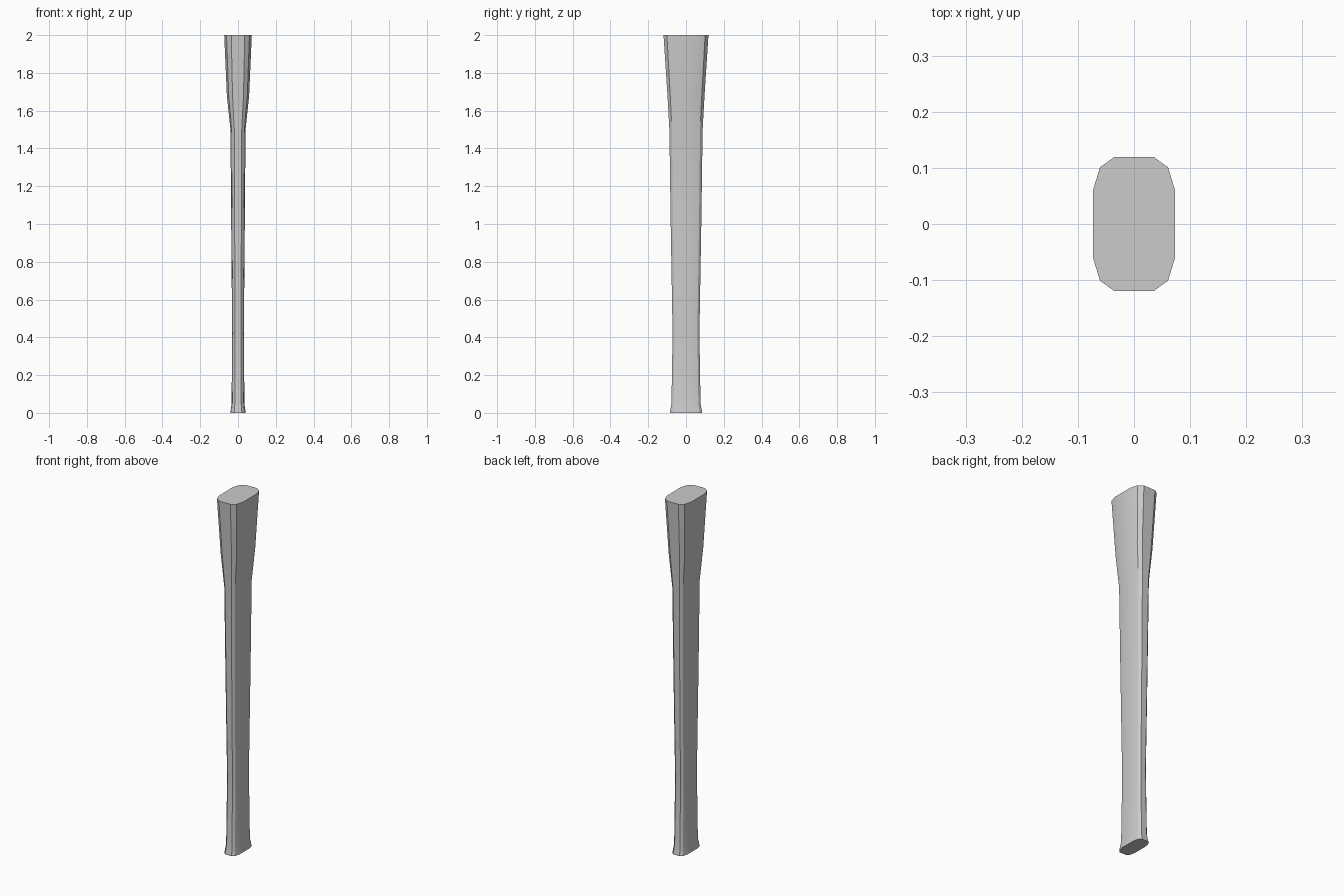
import bpy, bmesh, math

cube = bpy.data.objects.get("Cube")
if cube:
    bpy.data.objects.remove(cube, do_unlink=True)

# Plain grey finish
grey = bpy.data.materials.new("plain grey")
grey.use_nodes = True
colour = (0.6, 0.6, 0.6, 1)
grey.diffuse_color = colour
grey.node_tree.nodes["Principled BSDF"].inputs["Base Color"].default_value = colour

# Quarter of the twelve-sided section, as fractions of half width and half depth
quarter = [(1, 0.51), (0.83, 0.85), (0.49, 1)]
section = (quarter + [(-x, y) for x, y in reversed(quarter)]
           + [(-x, -y) for x, y in quarter] + [(x, -y) for x, y in reversed(quarter)])

# Height, half width and half depth along the handle
stations = [(0, 0.041, 0.086), (0.05, 0.034, 0.077), (0.42, 0.031, 0.071),
            (1.0, 0.036, 0.081), (1.5, 0.040, 0.088),
            (1.68, 0.059, 0.098), (2.0, 0.073, 0.119)]

# Loft the handle through the stations
bm = bmesh.new()
rings = [[bm.verts.new((x * w, y * d, z)) for x, y in section] for z, w, d in stations]
count = len(section)
for low, high in zip(rings, rings[1:]):
    for i in range(count):
        j = (i + 1) % count
        bm.faces.new((low[i], low[j], high[j], high[i]))
bm.faces.new(rings[-1])
bm.faces.new(rings[0][::-1])
bmesh.ops.recalc_face_normals(bm, faces=bm.faces)

mesh = bpy.data.meshes.new("handle")
bm.to_mesh(mesh)
bm.free()
mesh.materials.append(grey)
handle = bpy.data.objects.new("handle", mesh)
bpy.context.collection.objects.link(handle)

# Smooth the gentle curves, keep the long ridges crisp
bpy.ops.object.select_all(action="DESELECT")
handle.select_set(True)
bpy.context.view_layer.objects.active = handle
bpy.ops.object.shade_smooth_by_angle(angle=math.radians(30))
